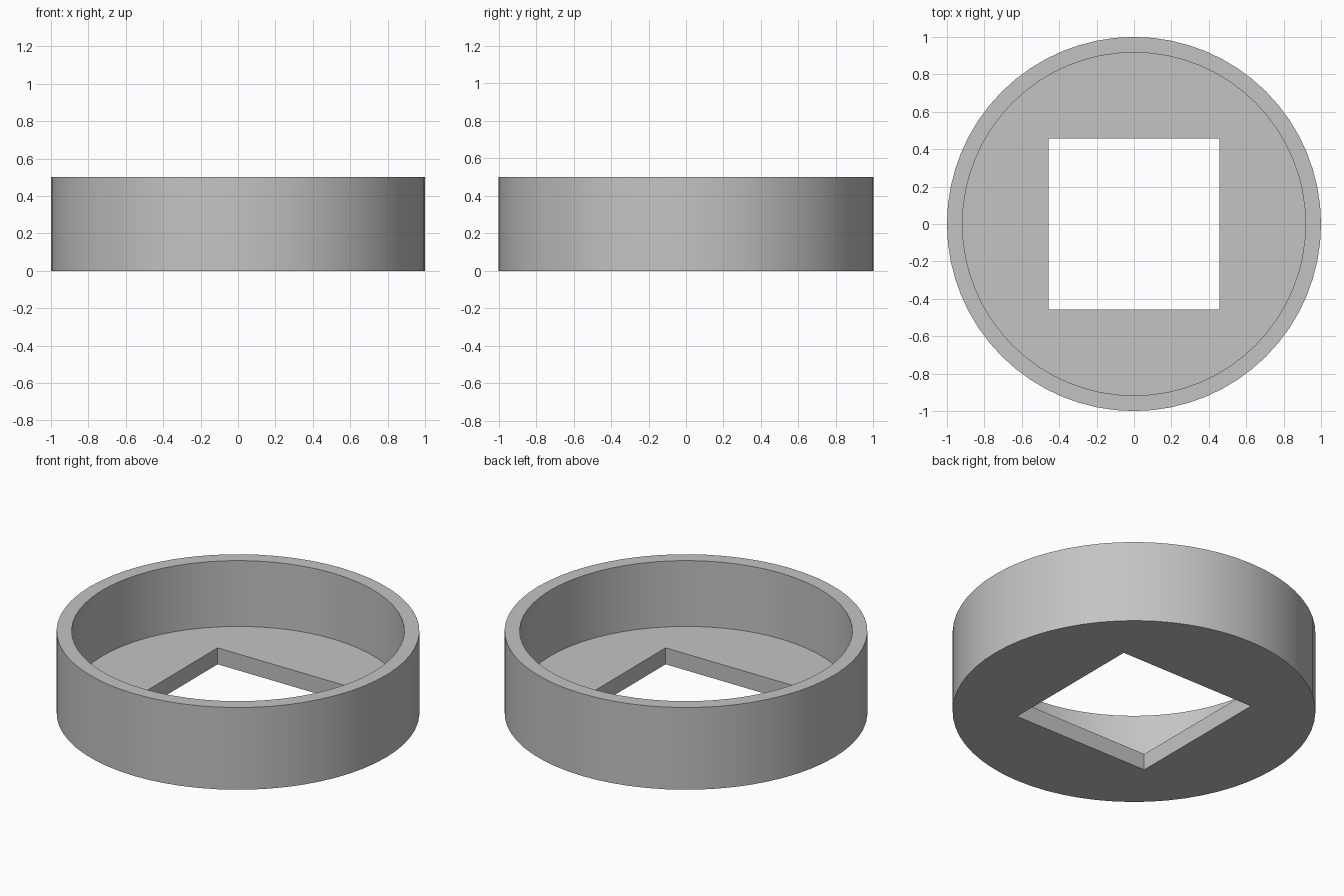
import bpy
import bmesh
from math import radians
from mathutils import Matrix, Vector

if "Cube" in bpy.data.objects:
    bpy.data.objects.remove(bpy.data.objects["Cube"], do_unlink=True)

SEGMENTS = 64
OUTER, INNER = 1.0, 0.917
HEIGHT, FLOOR = 0.5, 0.1
HOLE = 0.915

grey = bpy.data.materials.new("plain grey")
grey.use_nodes = True
grey.diffuse_color = (0.55, 0.55, 0.55, 1)
grey.node_tree.nodes["Principled BSDF"].inputs["Base Color"].default_value = grey.diffuse_color


def make_object(name, bm):
    mesh = bpy.data.meshes.new(name)
    bm.to_mesh(mesh)
    bm.free()
    mesh.materials.append(grey)
    obj = bpy.data.objects.new(name, mesh)
    bpy.context.collection.objects.link(obj)
    return obj


# Round cup: a disc extruded up, its top inset to a rim and sunk to the floor
bm = bmesh.new()
bmesh.ops.create_cone(bm, cap_ends=True, segments=SEGMENTS, radius1=OUTER,
                      radius2=OUTER, depth=HEIGHT,
                      matrix=Matrix.Translation((0, 0, HEIGHT / 2)))
top = max(bm.faces, key=lambda f: f.calc_center_median().z)
bmesh.ops.inset_region(bm, faces=[top], thickness=0.05)
bmesh.ops.scale(bm, verts=top.verts,
                vec=Vector((1, 1, 1)) * (INNER / top.verts[0].co.xy.length),
                space=Matrix.Translation((0, 0, -HEIGHT)))
sunk = bmesh.ops.extrude_discrete_faces(bm, faces=[top])["faces"][0]
for v in sunk.verts:
    v.co.z = FLOOR
bmesh.ops.recalc_face_normals(bm, faces=bm.faces)
cup = make_object("round_cup", bm)

# Square opening through the floor
bm = bmesh.new()
bmesh.ops.create_cube(bm, size=HOLE)
bmesh.ops.scale(bm, verts=bm.verts, vec=(1, 1, 0.5))
cutter = make_object("square_cutter", bm)
cutter.hide_render = True

cut = cup.modifiers.new("square opening", "BOOLEAN")
cut.operation = "DIFFERENCE"
cut.solver = "EXACT"
cut.object = cutter

bpy.ops.object.select_all(action="DESELECT")
bpy.context.view_layer.objects.active = cup
cup.select_set(True)
bpy.ops.object.modifier_apply(modifier=cut.name)
bpy.data.objects.remove(cutter, do_unlink=True)
bpy.ops.object.shade_smooth_by_angle(angle=radians(30))
